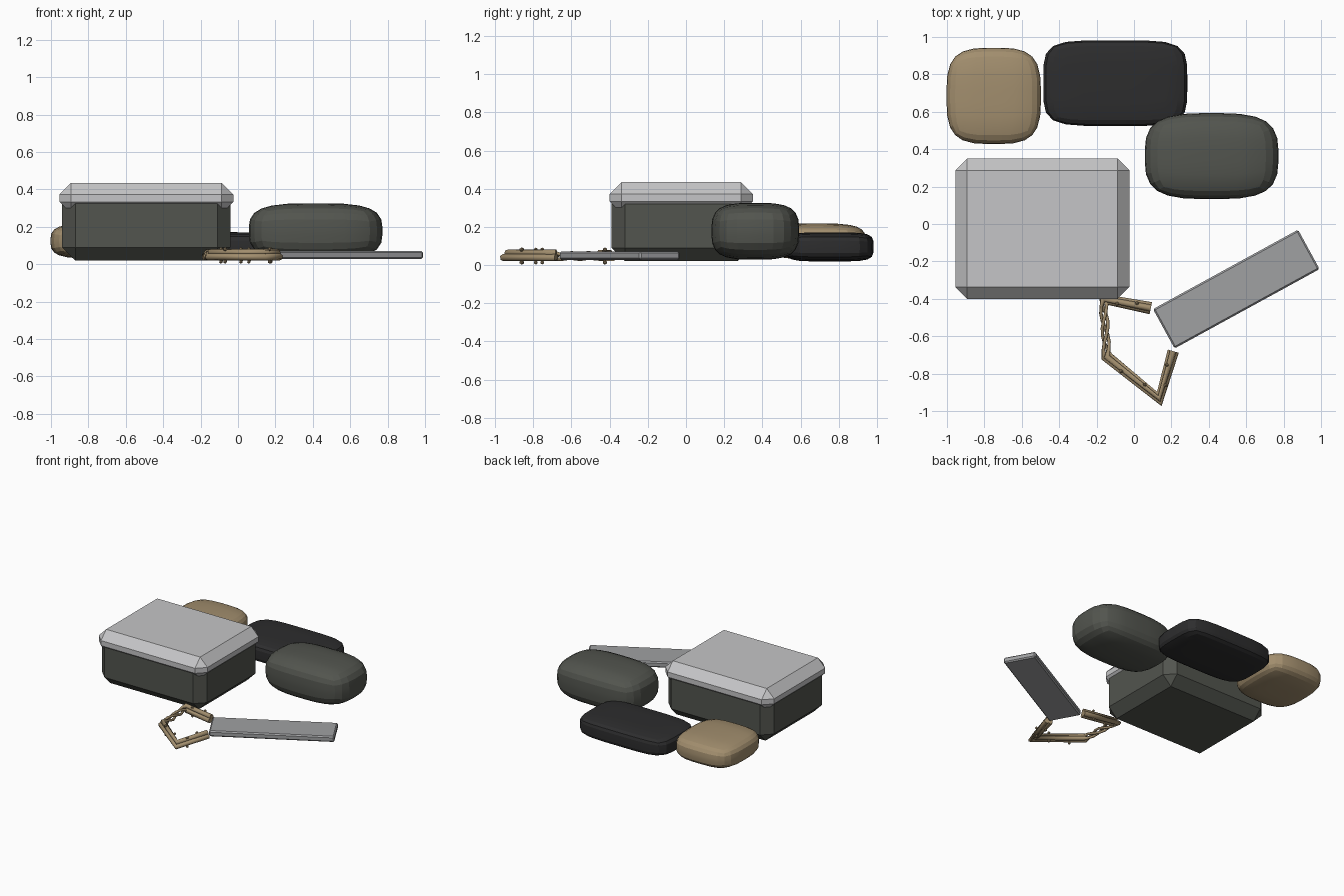
import bpy, bmesh, math
from mathutils import Vector, Matrix

cube = bpy.data.objects.get("Cube")
if cube:
    bpy.data.objects.remove(cube, do_unlink=True)


def material(name, rgb):
    m = bpy.data.materials.new(name)
    m.use_nodes = True
    m.diffuse_color = (*rgb, 1)
    m.node_tree.nodes["Principled BSDF"].inputs["Base Color"].default_value = (*rgb, 1)
    return m


charcoal = material("charcoal", (0.085, 0.09, 0.077))
black = material("soft black", (0.026, 0.026, 0.027))
tan = material("tan", (0.36, 0.27, 0.155))
pale_grey = material("pale grey", (0.56, 0.56, 0.57))
steel_grey = material("steel grey", (0.35, 0.355, 0.365))


def add_object(name, bm, mat):
    bmesh.ops.recalc_face_normals(bm, faces=bm.faces)
    mesh = bpy.data.meshes.new(name)
    bm.to_mesh(mesh)
    bm.free()
    mesh.materials.append(mat)
    obj = bpy.data.objects.new(name, mesh)
    bpy.context.collection.objects.link(obj)
    return obj


def smooth(obj, degrees):
    bpy.ops.object.select_all(action="DESELECT")
    obj.select_set(True)
    bpy.context.view_layer.objects.active = obj
    bpy.ops.object.shade_smooth_by_angle(angle=math.radians(degrees))


def chamfered_box(name, centre, size, chamfer, mat, turn=0):
    bm = bmesh.new()
    bmesh.ops.create_cube(bm, size=1)
    bmesh.ops.scale(bm, vec=size, verts=bm.verts)
    bmesh.ops.bevel(bm, geom=bm.edges[:], offset=chamfer, segments=1,
                    affect="EDGES", profile=0.5)
    obj = add_object(name, bm, mat)
    obj.location = centre
    obj.rotation_euler.z = math.radians(turn)
    return obj


def pebble(name, centre, size, power, mat):
    """Rounded block: a gridded cube pushed onto a superellipsoid."""
    bm = bmesh.new()
    bmesh.ops.create_cube(bm, size=2)
    bmesh.ops.subdivide_edges(bm, edges=bm.edges[:], cuts=6, use_grid_fill=True)
    for v in bm.verts:
        v.co /= sum(abs(c) ** power for c in v.co) ** (1 / power)
    bmesh.ops.scale(bm, vec=Vector(size) / 2, verts=bm.verts)
    obj = add_object(name, bm, mat)
    obj.location = centre
    smooth(obj, 14)
    return obj


# Box with its lid
chamfered_box("box_body", (-0.49, -0.025, 0.21), (0.9, 0.73, 0.38), 0.07, charcoal)
chamfered_box("box_lid", (-0.49, -0.025, 0.353), (0.93, 0.75, 0.165), 0.063, pale_grey)

# Three rounded stones
pebble("tan_stone", (-0.75, 0.685, 0.124), (0.505, 0.515, 0.188), 3.4, tan)
pebble("black_stone", (-0.10, 0.753, 0.095), (0.77, 0.458, 0.152), 4.8, black)
pebble("charcoal_stone", (0.415, 0.363, 0.177), (0.715, 0.46, 0.298), 3.3, charcoal)

# Tag plate
chamfered_box("tag_plate", (0.547, -0.348, 0.049), (0.884, 0.24, 0.044), 0.009,
              steel_grey, 28.7)

# Cord loop: three strands lie side by side, and twist along the left run
corners = [Vector(p) for p in ((0.09, -0.45), (-0.165, -0.40), (-0.145, -0.71),
                               (0.135, -0.935), (0.21, -0.68))]
TWISTED, STEPS, CORD_Z = 1, 8, 0.047


def side_of(a, b):
    d = (b - a).normalized()
    return Vector((-d.y, d.x))


sides = [side_of(a, b) for a, b in zip(corners, corners[1:])]


def corner_side(i):
    if i in (0, len(sides)):
        return sides[min(i, len(sides) - 1)]
    s = sides[i - 1] + sides[i]
    return s * min(2 / s.length_squared, 1.7 / s.length)


def strand(name, phase):
    path = []
    for i, corner in enumerate(corners):
        angle = phase + (math.tau if i > TWISTED else 0)
        path.append((corner, corner_side(i), angle, 0.016, 1))
        if i == TWISTED:
            for k in range(1, STEPS):
                t = k / STEPS
                path.append((corner.lerp(corners[i + 1], t), sides[i],
                             phase + math.tau * t, 0.017, 0.5))
    curve = bpy.data.curves.new(name, "CURVE")
    curve.dimensions = "3D"
    curve.bevel_depth = 0.019
    curve.bevel_resolution = 1
    curve.use_fill_caps = True
    spline = curve.splines.new("POLY")
    spline.points.add(len(path) - 1)
    for point, (centre, side, angle, spread, thick) in zip(spline.points, path):
        flat = centre + side * math.cos(angle) * spread
        point.co = (flat.x, flat.y, CORD_Z + math.sin(angle) * spread, 1)
        point.radius = thick
    curve.materials.append(tan)
    obj = bpy.data.objects.new(name, curve)
    bpy.context.collection.objects.link(obj)


for n in range(3):
    strand(f"cord_strand_{n + 1}", math.pi / 2 + n * math.tau / 3)

# Small frayed knots along the untwisted runs
for run in (0, 2, 3):
    for k, t in enumerate((0.3, 0.7)):
        at = corners[run].lerp(corners[run + 1], t)
        for sign in (-1, 1):
            bm = bmesh.new()
            bmesh.ops.create_icosphere(bm, subdivisions=1, radius=0.011)
            flat = at + sides[run] * 0.012 * (1 if k else -1)
            bmesh.ops.translate(bm, verts=bm.verts,
                                vec=(flat.x, flat.y, CORD_Z + sign * 0.0335))
            add_object(f"cord_knot_{run}_{k}_{'top' if sign > 0 else 'bottom'}", bm, tan)
